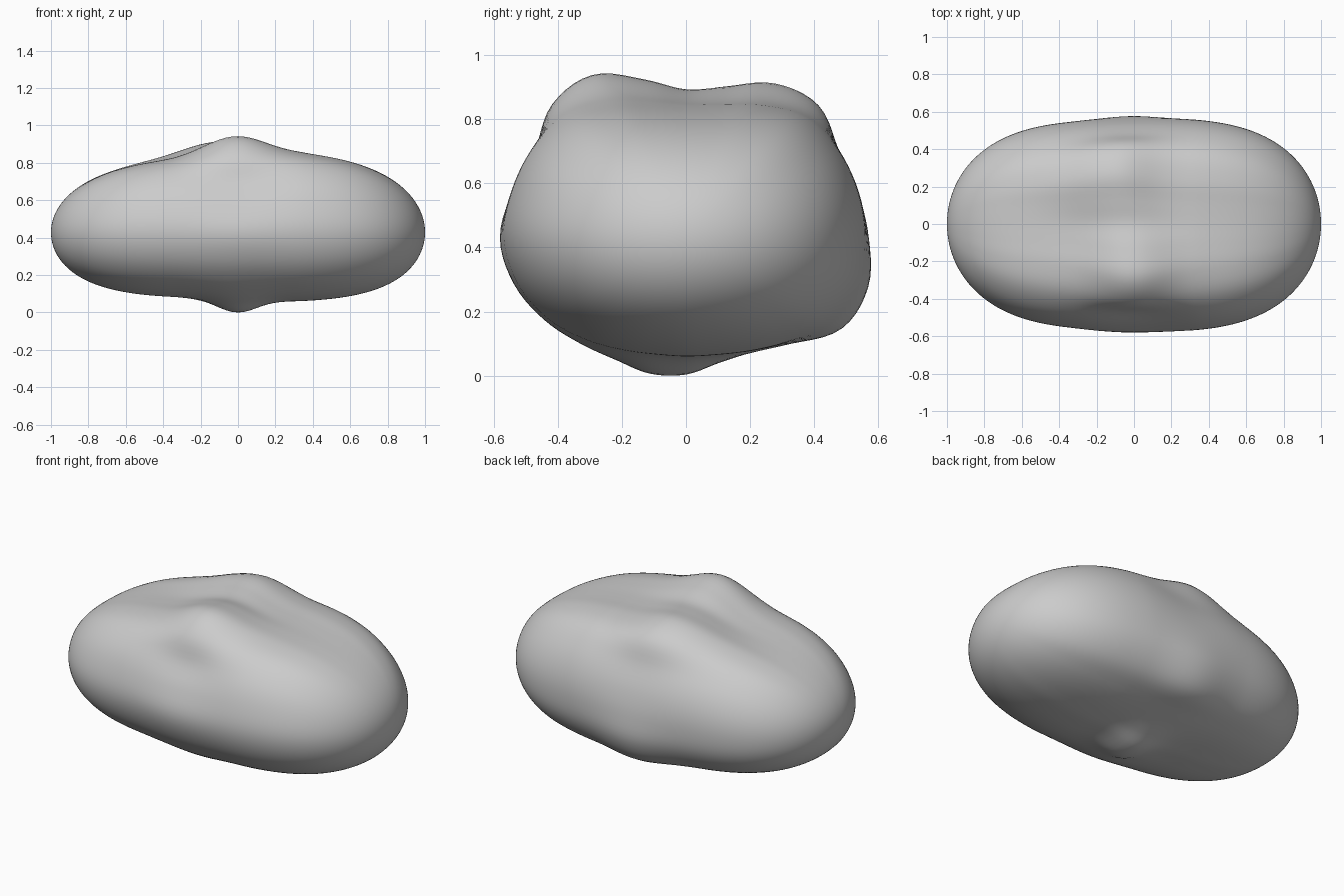
import bpy
import bmesh
from math import atan2, exp, floor, pi, sin, cos, radians, hypot

cube = bpy.data.objects.get("Cube")
if cube:
    bpy.data.objects.remove(cube, do_unlink=True)

# Section radii every 15 degrees around the long axis, starting at the back
RIDGE = [.57, .555, .55, .585, .557, .49, .464, .513, .587, .59, .545, .56,
         .58, .555, .51, .465, .438, .437, .425, .402, .412, .465, .562, .588]
LOBE = [.565, .565, .558, .54, .485, .435, .42, .44, .49, .545, .568, .573,
        .575, .55, .505, .45, .405, .378, .372, .38, .41, .46, .525, .56]
AXIS_HEIGHT = 0.43


def section(radii, angle):
    """Smooth periodic interpolation of a section profile."""
    t = angle / (2 * pi) * len(radii)
    i = floor(t)
    f = t - i
    a, b, c, d = (radii[(i + k) % len(radii)] for k in (-1, 0, 1, 2))
    return b + f * (c - a + f * (2*a - 5*b + 4*c - d + f * (3*(b - c) + d - a))) / 2


def near(angle, centre, width):
    """Bell weight around one direction of the section."""
    d = (angle - radians(centre) + pi) % (2 * pi) - pi
    return exp(-(d / radians(width)) ** 2)


def body_point(x, angle):
    """Two rounded lobes joined by a lumpy ridge around the middle."""
    taper = max(0.0, 1 - abs(x) ** 3.2) ** 0.5
    # Lobes turn into plain ovals towards the tips
    oval = 1 / hypot(cos(angle) / 0.57, sin(angle) / 0.41)
    lobe = section(LOBE, angle)
    lobe += (oval - lobe) * abs(x) ** 3
    # The right lobe is slightly smaller, mostly on its upper front
    side = min(1, max(0, 0.5 - x * 1.5))
    lobe *= 1 - side * (0.02 + 0.06 * near(angle, 110, 40)
                        + 0.03 * near(angle, 60, 30) + 0.04 * near(angle, 270, 45))
    back = near(angle, 60, 28)
    under = near(angle, 265, 45)
    shift = -0.08 * back
    width = 0.23 - 0.08 * under + (0.05 if x < shift else -0.02) * back
    weight = exp(-((x - shift) / width) ** 2)
    r = taper * (lobe + (section(RIDGE, angle) - lobe) * weight)
    return x, r * cos(angle), AXIS_HEIGHT + r * sin(angle)


# Body
bm = bmesh.new()
bmesh.ops.create_uvsphere(bm, u_segments=120, v_segments=96, radius=1)
for v in bm.verts:
    v.co = body_point(v.co.z, atan2(v.co.y, v.co.x))
lowest = min(v.co.z for v in bm.verts)
for v in bm.verts:
    v.co.z -= lowest
for face in bm.faces:
    face.smooth = True
mesh = bpy.data.meshes.new("lumpy_body")
bm.to_mesh(mesh)
bm.free()
body = bpy.data.objects.new("lumpy_body", mesh)
bpy.context.collection.objects.link(body)

# Plain grey
grey = bpy.data.materials.new("light_grey")
grey.use_nodes = True
grey.diffuse_color = (0.6, 0.6, 0.6, 1)
grey.node_tree.nodes["Principled BSDF"].inputs["Base Color"].default_value = (0.6, 0.6, 0.6, 1)
mesh.materials.append(grey)
